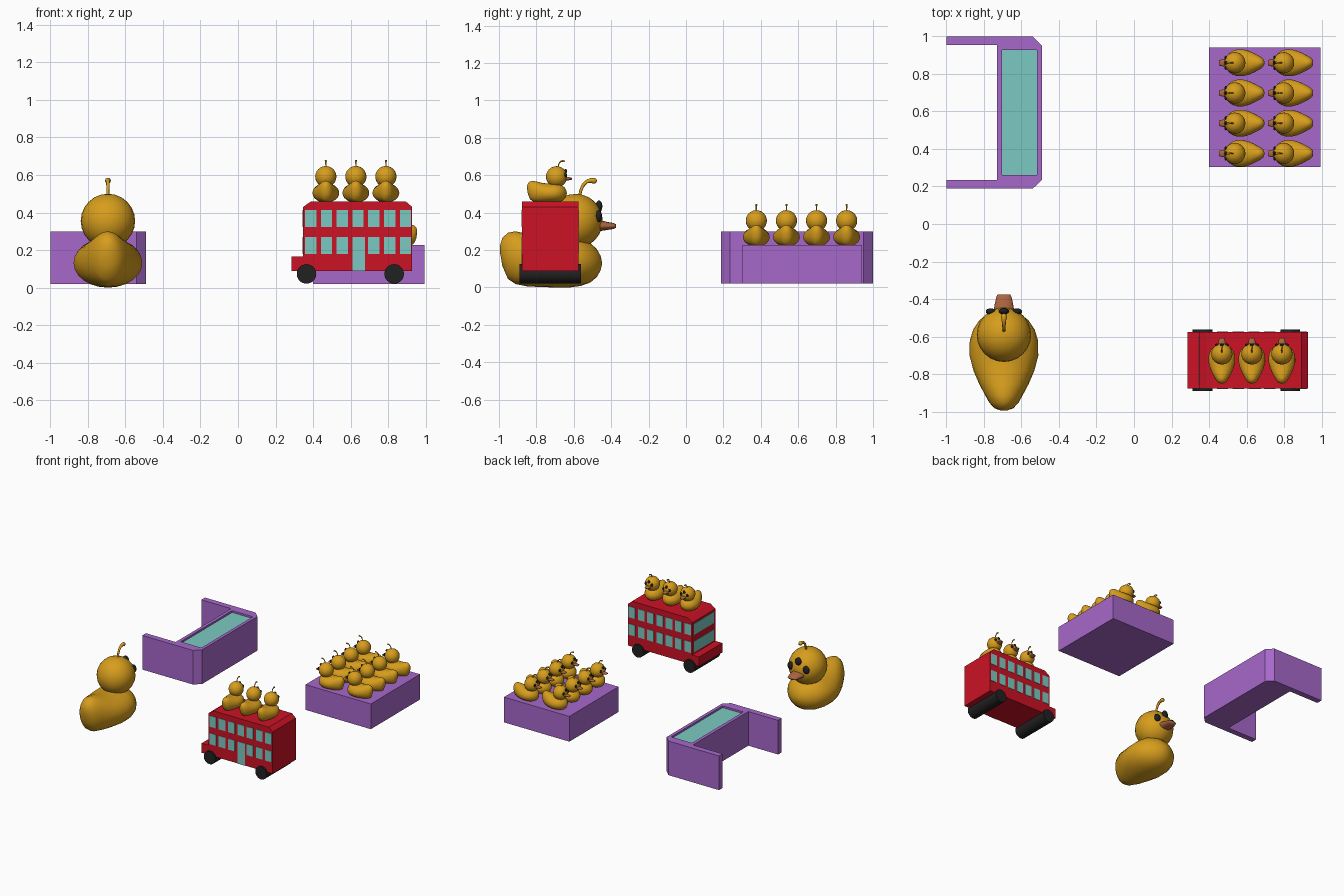
import bpy, bmesh, math
from mathutils import Matrix, Vector

if "Cube" in bpy.data.objects:
    bpy.data.objects.remove(bpy.data.objects["Cube"])


def material(name, r, g, b):
    m = bpy.data.materials.new(name)
    m.diffuse_color = (r, g, b, 1)
    m.use_nodes = True
    m.node_tree.nodes["Principled BSDF"].inputs["Base Color"].default_value = m.diffuse_color
    return m


GOLD = material("gold", 0.68, 0.34, 0.012)
BROWN = material("brown", 0.42, 0.13, 0.05)
BLACK = material("black", 0.015, 0.015, 0.015)
RED = material("red", 0.60, 0.006, 0.018)
TEAL = material("teal", 0.20, 0.59, 0.54)
PURPLE = material("purple", 0.39, 0.14, 0.60)


def finish(name, bm, mat, smooth=False):
    bmesh.ops.recalc_face_normals(bm, faces=bm.faces)
    me = bpy.data.meshes.new(name)
    bm.to_mesh(me)
    bm.free()
    me.materials.append(mat)
    for p in me.polygons:
        p.use_smooth = smooth
    ob = bpy.data.objects.new(name, me)
    bpy.context.collection.objects.link(ob)
    return ob


def box(name, lo, hi, mat):
    bm = bmesh.new()
    bmesh.ops.create_cube(bm, size=1)
    lo, hi = Vector(lo), Vector(hi)
    for v in bm.verts:
        v.co = (lo + hi) / 2 + v.co * (hi - lo)
    return finish(name, bm, mat)


def prism(name, pts, offset, mat):
    bm = bmesh.new()
    f = bm.faces.new([bm.verts.new(p) for p in pts])
    ext = bmesh.ops.extrude_face_region(bm, geom=[f], use_keep_orig=True)
    for v in ext["geom"]:
        if isinstance(v, bmesh.types.BMVert):
            v.co += Vector(offset)
    return finish(name, bm, mat)


def loft(name, sections, mat, n=24):
    """Elliptic sections along y: (y, z low, z high, half width)."""
    bm = bmesh.new()
    rings = []
    for y, z0, z1, w in sections:
        rings.append([bm.verts.new((w * math.cos(a), y, (z0 + z1) / 2 + (z1 - z0) / 2 * math.sin(a)))
                      for a in (2 * math.pi * i / n for i in range(n))])
    for a, b in zip(rings, rings[1:]):
        for i in range(n):
            bm.faces.new((a[i], a[(i + 1) % n], b[(i + 1) % n], b[i]))
    bm.faces.new(rings[0])
    bm.faces.new(rings[-1])
    return finish(name, bm, mat, True)


def ball(name, centre, radii, mat, n=24):
    bm = bmesh.new()
    bmesh.ops.create_uvsphere(bm, u_segments=n, v_segments=n // 2, radius=1)
    for v in bm.verts:
        v.co = Vector(centre) + v.co * Vector(radii)
    return finish(name, bm, mat, True)


# Duck parts, facing +y, centred on the origin
duck = [
    loft("duck_body", [
        (-0.312, 0.185, 0.225, 0.016), (-0.300, 0.115, 0.265, 0.05),
        (-0.27, 0.045, 0.292, 0.078), (-0.23, 0.018, 0.300, 0.100),
        (-0.17, 0.006, 0.287, 0.132), (-0.10, 0.002, 0.270, 0.162),
        (-0.02, 0.0, 0.262, 0.183), (0.06, 0.0, 0.266, 0.182),
        (0.12, 0.008, 0.262, 0.164), (0.17, 0.026, 0.237, 0.130),
        (0.205, 0.055, 0.205, 0.085), (0.225, 0.09, 0.17, 0.045),
        (0.232, 0.12, 0.14, 0.012)], GOLD),
    ball("duck_head", (0, 0.092, 0.355), (0.145, 0.145, 0.145), GOLD),
    loft("duck_beak", [
        (0.18, 0.300, 0.362, 0.058), (0.22, 0.301, 0.360, 0.055),
        (0.26, 0.307, 0.350, 0.048), (0.295, 0.312, 0.344, 0.040),
        (0.307, 0.318, 0.338, 0.034)], BROWN, 16),
    ball("duck_middle_eye", (0, 0.217, 0.433), (0.027, 0.018, 0.032), BLACK, 16),
    ball("duck_left_eye", (-0.07, 0.215, 0.380), (0.027, 0.018, 0.032), BLACK, 16),
    ball("duck_right_eye", (0.07, 0.215, 0.380), (0.027, 0.018, 0.032), BLACK, 16),
]

# Curled tuft on the duck's head
cu = bpy.data.curves.new("duck_tuft", "CURVE")
cu.dimensions = "3D"
cu.bevel_depth = 1.0
cu.bevel_resolution = 2
cu.use_fill_caps = True
sp = cu.splines.new("POLY")
tuft_path = [(0.112, 0.485, .008), (0.120, 0.52, .008), (0.133, 0.548, .009), (0.152, 0.566, .010),
             (0.174, 0.572, .013), (0.190, 0.570, .016), (0.200, 0.568, .012), (0.205, 0.567, .004)]
sp.points.add(len(tuft_path) - 1)
for p, (y, z, r) in zip(sp.points, tuft_path):
    p.co = (0, y, z, 1)
    p.radius = r
sp.use_smooth = True
tuft = bpy.data.objects.new("duck_tuft", cu)
bpy.context.collection.objects.link(tuft)
cu.materials.append(GOLD)
bpy.context.view_layer.objects.active = tuft
tuft.select_set(True)
bpy.ops.object.convert(target="MESH")
duck.append(bpy.context.view_layer.objects.active)


def place_duck(prefix, loc, scale, turn=0):
    for part in duck:
        ob = part.copy()
        ob.name = prefix + "_" + part.name
        ob.matrix_world = (Matrix.Translation(loc) @ Matrix.Rotation(turn, 4, "Z")
                           @ Matrix.Scale(scale, 4))
        bpy.context.collection.objects.link(ob)


# Small ducks on the bus roof and on the block
S = 0.39
for i in range(3):
    place_duck(f"roof_{i}", (0.468 + 0.16 * i, -0.728, 0.453), S)
for i in range(2):
    for j in range(4):
        place_duck(f"block_{i}{j}", (0.573 + 0.26 * i, 0.376 + 0.161 * j, 0.218), S, math.pi / 2)
# The originals become the large duck
for part in duck:
    part.matrix_world = Matrix.Translation((-0.693, -0.682, 0))

# Block carrying the rows of ducks
box("block", (0.40, 0.303, 0.02), (0.993, 0.94, 0.227), PURPLE)

# U-shaped counter with chamfered back corners and sunken panel
wall = [(-1, 1), (-0.54, 1), (-0.49, 0.95), (-0.49, 0.235), (-0.54, 0.188), (-1, 0.188),
        (-1, 0.235), (-0.73, 0.235), (-0.73, 0.953), (-1, 0.953)]
counter = prism("counter", [(x, y, 0.02) for x, y in wall], (0, 0, 0.28), PURPLE)
lo, hi = (-0.703, 0.262), (-0.516, 0.928)
cutter = box("panel_cutter", (*lo, 0.28), (*hi, 0.4), PURPLE)
cutter.hide_render = True
cutter.hide_viewport = True
cut = counter.modifiers.new("recess", "BOOLEAN")
cut.operation = "DIFFERENCE"
cut.solver = "EXACT"
cut.object = cutter
box("counter_panel", (*lo, 0.27), (*hi, 0.285), TEAL)

# Bus body: side profile with bonnet and bevelled roof ends
Y0, Y1 = -0.877, -0.576
side = [(0.285, 0.088), (0.928, 0.088), (0.928, 0.43), (0.893, 0.46), (0.39, 0.46),
        (0.347, 0.43), (0.347, 0.166), (0.285, 0.166)]
prism("bus_body", [(x, Y0, z) for x, z in side], (0, Y1 - Y0, 0), RED)

# Bus windows on both sides and the nose, plus one door
E = 0.003
for row, (z0, z1) in enumerate([(0.18, 0.27), (0.323, 0.413)]):
    for i in range(7):
        x = 0.357 + 0.0842 * i
        door = row == 0 and i == 3
        w = 0.068 if door else 0.06
        box("bus_door" if door else "bus_front_window",
            (x, Y0 - E, 0.088 if door else z0), (x + w, Y0 + E, z1), TEAL)
        box("bus_back_window", (x, Y1 - E, z0), (x + 0.06, Y1 + E, z1), TEAL)
    box("bus_nose_window", (0.347 - E, Y0 + 0.02, z0), (0.347 + E, Y1 - 0.02, z1), TEAL)

# Wheels run the whole width as rollers
for x in (0.365, 0.832):
    bm = bmesh.new()
    bmesh.ops.create_cone(bm, cap_ends=True, segments=32, radius1=0.052, radius2=0.052, depth=0.328,
                          matrix=Matrix.Translation((x, (Y0 + Y1) / 2, 0.073))
                          @ Matrix.Rotation(math.pi / 2, 4, "X"))
    wheel = finish("bus_wheels", bm, BLACK)
    for p in wheel.data.polygons:
        p.use_smooth = len(p.vertices) == 4
    for e in wheel.data.edges:
        a, b = (wheel.data.vertices[k].co.y for k in e.vertices)
        e.use_edge_sharp = abs(a - b) < 1e-5
